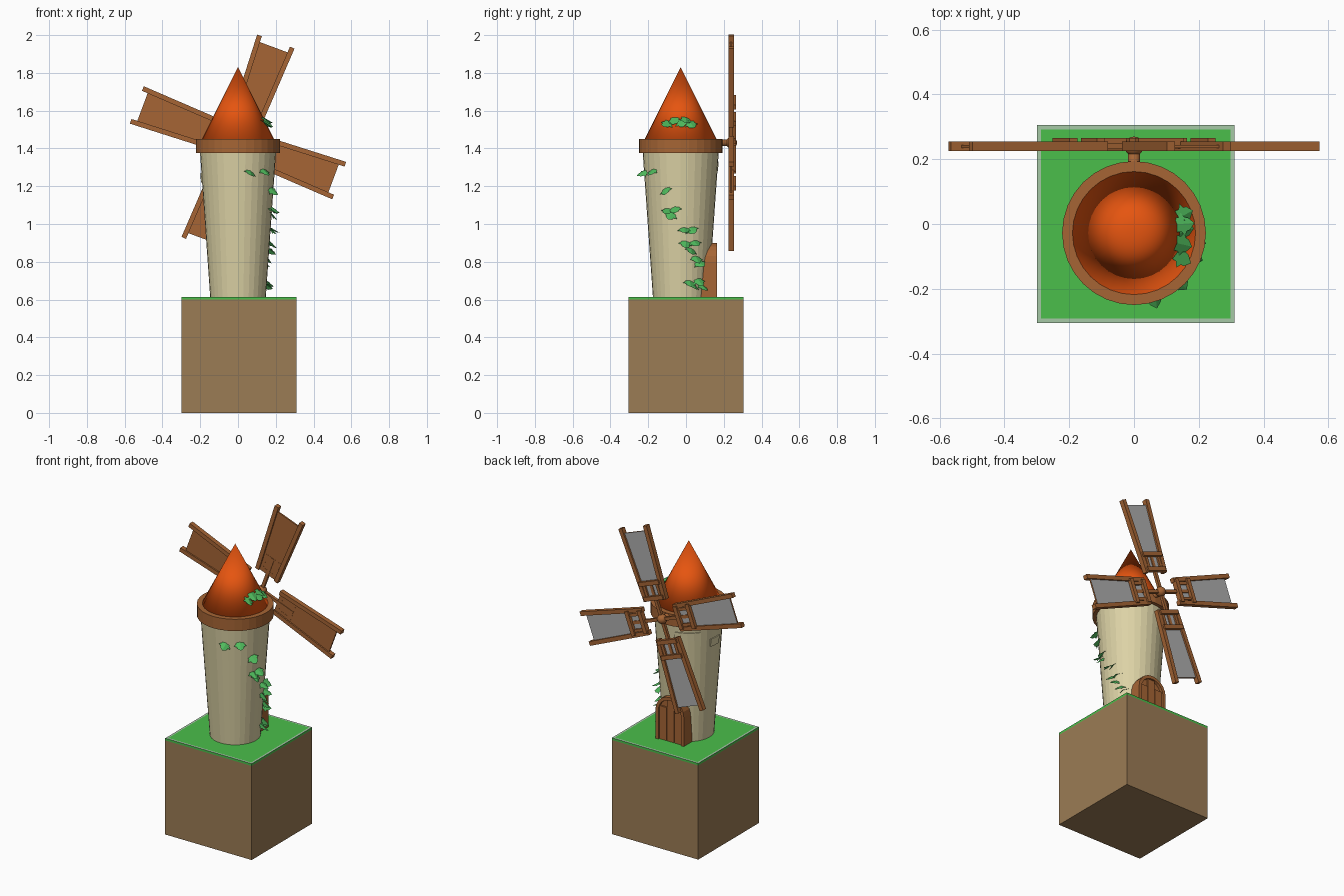
import bpy, bmesh
from math import sin, cos, pi, radians, sqrt
from mathutils import Matrix, Vector

cube = bpy.data.objects.get("Cube")
if cube:
    bpy.data.objects.remove(cube, do_unlink=True)


def material(name, r, g, b):
    m = bpy.data.materials.new(name)
    m.use_nodes = True
    m.diffuse_color = (r, g, b, 1)
    m.node_tree.nodes["Principled BSDF"].inputs["Base Color"].default_value = (r, g, b, 1)
    return m


EARTH = material("earth brown", 0.33, 0.2, 0.09)
GRASS = material("grass green", 0.07, 0.52, 0.07)
RIM = material("pale green", 0.38, 0.58, 0.38)
STONE = material("cream stone", 0.72, 0.65, 0.38)
WOOD = material("wood brown", 0.38, 0.13, 0.035)
ROOF = material("roof orange", 0.79, 0.09, 0.005)
SAIL = material("sail grey", 0.42, 0.42, 0.42)
IVY = material("ivy green", 0.08, 0.5, 0.11)

AXIS_Y = -0.028        # tower axis
GROUND = 0.61
TOWER_TOP = 1.39
APEX = 1.83


def finish(bm, name, *mats, smooth=False):
    bmesh.ops.recalc_face_normals(bm, faces=bm.faces)
    me = bpy.data.meshes.new(name)
    bm.to_mesh(me)
    bm.free()
    for m in mats:
        me.materials.append(m)
    for p in me.polygons:
        p.use_smooth = smooth
    ob = bpy.data.objects.new(name, me)
    bpy.context.collection.objects.link(ob)
    return ob


def add_box(bm, center, size, tilt=0.0):
    mat = Matrix.Translation(center) @ Matrix.Rotation(tilt, 4, 'Y') @ Matrix.Diagonal((*size, 1))
    return bmesh.ops.create_cube(bm, size=1, matrix=mat)["verts"]


def add_prism(bm, outline, y0, y1):
    """Extrude an x-z outline from y0 to y1."""
    face = bm.faces.new([bm.verts.new((x, y0, z)) for x, z in outline])
    out = bmesh.ops.extrude_face_region(bm, geom=[face])["geom"]
    bmesh.ops.translate(bm, vec=(0, y1 - y0, 0),
                        verts=[v for v in out if isinstance(v, bmesh.types.BMVert)])


def round_part(name, mat, r0, r1, z0, z1, smooth=False):
    bm = bmesh.new()
    bmesh.ops.create_cone(bm, cap_ends=True, segments=32, radius1=r0, radius2=r1, depth=z1 - z0,
                          matrix=Matrix.Translation((0, AXIS_Y, (z0 + z1) / 2)))
    return finish(bm, name, mat, smooth=smooth)


def tower_radius(z):
    return 0.147 + 0.055 * (z - GROUND) / (TOWER_TOP - GROUND)


# Ground block and grass with a pale border
bm = bmesh.new()
add_box(bm, (0.005, 0, 0.3), (0.61, 0.61, 0.6))
finish(bm, "earth_block", EARTH)
bm = bmesh.new()
add_box(bm, (0.005, 0, 0.607), (0.61, 0.61, 0.014))
top = [f for f in bm.faces if f.normal.z > 0.9]
for f in bmesh.ops.inset_region(bm, faces=top, thickness=0.018)["faces"]:
    f.material_index = 1
finish(bm, "grass", GRASS, RIM)

# Tower, collar and roof
round_part("tower", STONE, 0.147, 0.202, GROUND, TOWER_TOP)
round_part("collar", WOOD, 0.222, 0.222, 1.375, 1.45)
round_part("roof", ROOF, 0.213, 0.0, 1.404, APEX, smooth=True)

# Raised stones that follow the wall
for i, (a0, a1, z0, z1) in enumerate([(165, 188, 1.22, 1.27), (100, 145, 1.28, 1.33)]):
    bm = bmesh.new()
    rows = []
    for z in (z0, z1):
        for extra in (-0.015, 0.006):
            r = tower_radius(z) + extra
            angles = [radians(a0 + (a1 - a0) * k / 4) for k in range(5)]
            rows.append([bm.verts.new((r * cos(a), AXIS_Y + r * sin(a), z)) for a in angles])
    loop = [rows[0], rows[1], rows[3], rows[2]]
    for j in range(4):
        a, b = loop[j], loop[(j + 1) % 4]
        for k in range(4):
            bm.faces.new((a[k], a[k + 1], b[k + 1], b[k]))
    for k in (0, 4):
        bm.faces.new([row[k] for row in loop])
    finish(bm, f"wall_stone_{i + 1}", STONE)


# Arched door: frame around planks
def arch(half, z0, spring):
    curve = [(half * cos(pi * k / 10), spring + half * sin(pi * k / 10)) for k in range(11)]
    return [(half, z0)] + curve + [(-half, z0)]


bm = bmesh.new()
outer, inner = arch(0.1, GROUND, 0.8), arch(0.08, GROUND, 0.8)
for k in range(len(outer) - 1):
    add_prism(bm, [outer[k], outer[k + 1], inner[k + 1], inner[k]], 0.0, 0.165)
finish(bm, "door_frame", WOOD)
bm = bmesh.new()
add_prism(bm, inner, 0.0, 0.146)
for x in (-0.053, 0, 0.053):
    h = sqrt(0.08 ** 2 - (abs(x) + 0.024) ** 2) if abs(x) < 0.05 else 0.025
    add_prism(bm, [(x - 0.024, GROUND), (x + 0.024, GROUND),
                   (x + 0.024, 0.8 + h), (x - 0.024, 0.8 + h)], 0.14, 0.156)
finish(bm, "door_planks", WOOD)

# Hub and axle
HUB = Vector((0, 0.24, 1.43))
bm = bmesh.new()
turn = Matrix.Rotation(pi / 2, 4, 'X')
bmesh.ops.create_cone(bm, cap_ends=True, segments=16, radius1=0.018, radius2=0.018, depth=0.14,
                      matrix=Matrix.Translation((0, 0.17, HUB.z)) @ turn)
bmesh.ops.create_uvsphere(bm, u_segments=16, v_segments=10, radius=0.03,
                          matrix=Matrix.Translation(HUB) @ turn)
finish(bm, "hub_and_axle", WOOD, smooth=True)


# Blades: tapered rails, cross bars, sail cloth on the back side
def half_width(r):
    return 0.07 + (r - 0.12) * 0.05


for i in range(4):
    bm = bmesh.new()
    place = Matrix.Translation(HUB) @ Matrix.Rotation(-radians(69.5 + 90 * i), 4, 'Y')
    add_box(bm, (0.12, 0, 0), (0.24, 0.018, 0.02))
    for side in (-1, 1):
        add_box(bm, (0.345, 0, side * half_width(0.345)), (0.455, 0.03, 0.026), -side * 0.05)
        add_box(bm, (0.18, 0.004, side * 0.048), (0.08, 0.022, 0.018))
    for r in (0.135, 0.228):
        add_box(bm, (r, 0.009, 0), (0.026, 0.032, 2 * half_width(r)))
    bm.transform(place)
    finish(bm, f"blade_frame_{i + 1}", WOOD)

    bm = bmesh.new()
    a, b = half_width(0.13), half_width(0.54)
    add_prism(bm, [(0.13, -a), (0.54, -b), (0.54, b), (0.13, a)], -0.006, 0.004)
    bmesh.ops.recalc_face_normals(bm, faces=bm.faces)
    for f in bm.faces:
        f.material_index = int(f.normal.y > 0.9)
    bm.transform(place)
    finish(bm, f"blade_sail_{i + 1}", WOOD, SAIL)


# Ivy: lobed leaves hanging from the wall and roof
HALF_LEAF = [(0.006, 0.0), (0.024, -0.006), (0.023, 0.01), (0.038, 0.02),
             (0.022, 0.03), (0.02, 0.042)]
TIP = (0.0, 0.062)


def add_leaf(bm, y, z, radius, i):
    dy = max(-0.95 * radius, min(0.95 * radius, y - AXIS_Y))
    out = Vector((sqrt(radius ** 2 - dy ** 2), dy, 0)).normalized()
    across = Vector((-out.y, out.x, 0))
    down = (out * 0.75 - Vector((0, 0, 0.6 + 0.15 * (i % 3 - 1)))).normalized()
    spin = Matrix.Rotation((i * 2 % 5 - 2) * 0.2, 3, out)
    root = Vector((0, AXIS_Y, z + 0.015)) + out * (radius - 0.004)

    def point(u, v):
        fold = Vector((0, 0, -0.3 * abs(u)))
        return bm.verts.new(root + spin @ (across * u + down * v + fold))

    base, tip = point(0, 0), point(*TIP)
    for s in (-1, 1):
        edge = [point(s * u, v) for u, v in HALF_LEAF]
        ring = edge + [tip]
        for p, q in zip(ring, ring[1:]):
            mid = bm.faces.new((base, p, q))
            mid.smooth = False


WALL_LEAVES = [(-0.21, 1.27), (-0.17, 1.28), (-0.11, 1.18), (-0.09, 1.07), (-0.06, 1.08),
               (-0.07, 1.05), (-0.01, 0.97), (0.02, 0.97), (0.0, 0.9), (0.04, 0.9),
               (0.03, 0.86), (0.05, 0.82), (0.06, 0.79), (0.02, 0.69), (0.06, 0.7),
               (0.04, 0.67), (0.08, 0.67)]
ROOF_LEAVES = [(-0.09, 1.53), (-0.06, 1.55), (-0.03, 1.54), (0.0, 1.55), (0.02, 1.53)]
bm = bmesh.new()
for i, (y, z) in enumerate(WALL_LEAVES):
    add_leaf(bm, y, z, tower_radius(z), i)
finish(bm, "wall_ivy", IVY)
bm = bmesh.new()
for i, (y, z) in enumerate(ROOF_LEAVES):
    add_leaf(bm, y, z, (APEX - z) / 2, i)
finish(bm, "roof_ivy", IVY)
